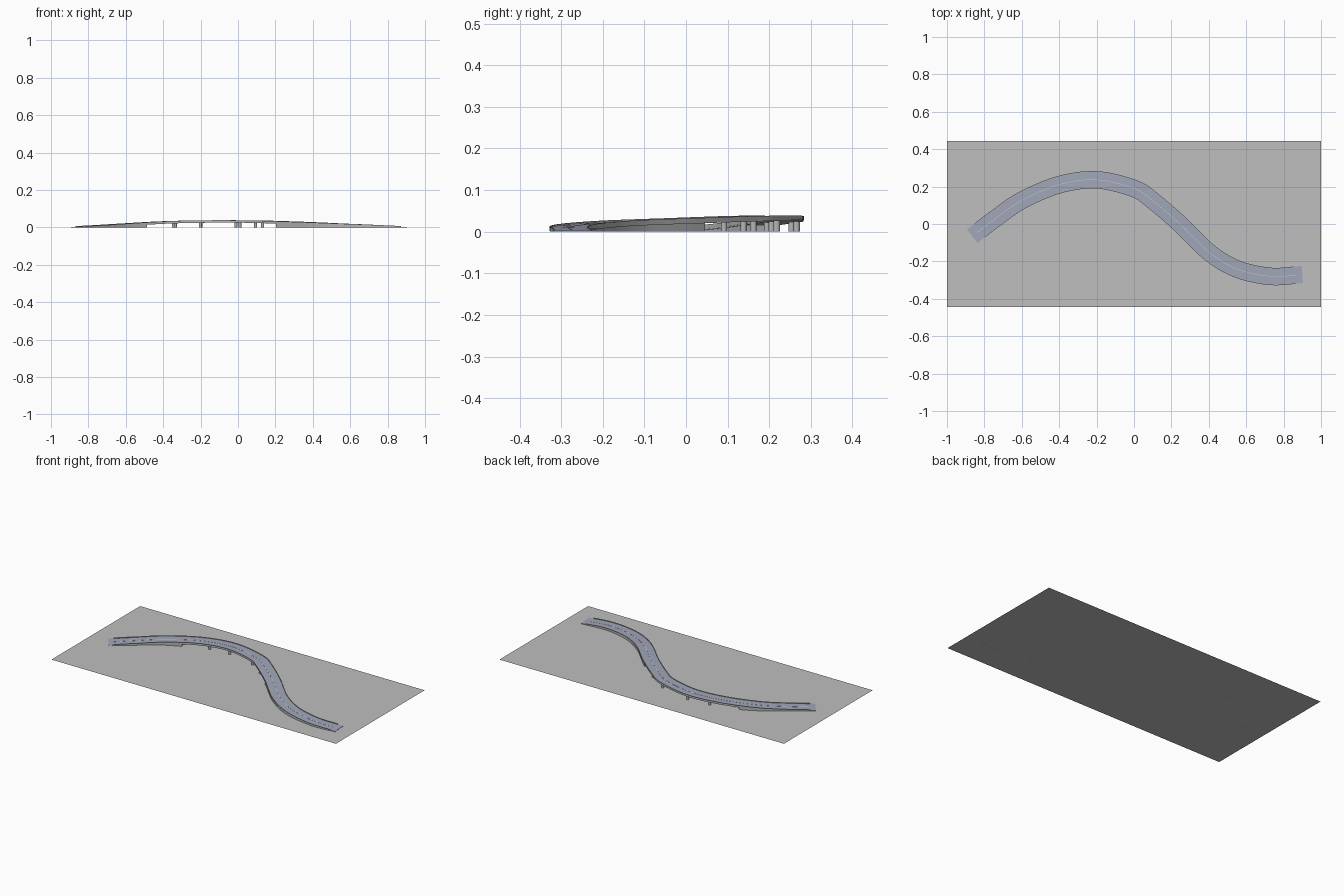
import bpy, bmesh, math
from mathutils import Vector

if "Cube" in bpy.data.objects:
    bpy.data.objects.remove(bpy.data.objects["Cube"])


def material(name, rgb):
    m = bpy.data.materials.new(name)
    m.diffuse_color = (*rgb, 1)
    m.use_nodes = True
    m.node_tree.nodes["Principled BSDF"].inputs["Base Color"].default_value = m.diffuse_color
    return m


GROUND = material("ground grey", (0.52, 0.52, 0.52))
ROAD = material("blue grey asphalt", (0.36, 0.39, 0.49))
CONCRETE = material("concrete grey", (0.47, 0.47, 0.48))
LINE = material("pale line", (0.62, 0.63, 0.66))

# road centre line: x, y, height of the road surface
KEYS = [Vector(p) for p in (
    (-0.865, -0.065, .002), (-0.74, 0.03, .0085), (-0.6, 0.126, .0175),
    (-0.4, 0.210, .029), (-0.2, 0.236, .034), (0, 0.19, .0345),
    (0.1, 0.125, .0335), (0.246, 0.0, .029), (0.4, -0.15, .0235),
    (0.55, -0.24, .017), (0.73, -0.28, .010), (0.9, -0.27, .002))]


def curve_points(steps=10):
    k = [2 * KEYS[0] - KEYS[1]] + KEYS + [2 * KEYS[-1] - KEYS[-2]]
    pts = []
    for i in range(1, len(k) - 2):
        a, b, c, d = k[i - 1:i + 3]
        for s in range(steps):
            t = s / steps
            pts.append(0.5 * (2 * b + (c - a) * t + (2 * a - 5 * b + 4 * c - d) * t * t
                              + (3 * b - a - 3 * c + d) * t ** 3))
    return pts + [KEYS[-1]]


PATH = curve_points()


def side(i):
    """Horizontal unit vector to the left of the road."""
    t = PATH[min(i + 1, len(PATH) - 1)] - PATH[max(i - 1, 0)]
    return Vector((-t.y, t.x, 0)).normalized()


def finish(name, bm, mat):
    bmesh.ops.recalc_face_normals(bm, faces=bm.faces)
    me = bpy.data.meshes.new(name)
    bm.to_mesh(me)
    bm.free()
    me.materials.append(mat)
    ob = bpy.data.objects.new(name, me)
    bpy.context.collection.objects.link(ob)


def sweep(name, mat, left, right, top, bottom, x0=-2, x1=2):
    """Box section along the road; bottom None reaches the ground."""
    bm = bmesh.new()
    rings = []
    for i, p in enumerate(PATH):
        if not x0 <= p.x <= x1:
            continue
        hi = max(p.z + top, 0.0008)
        lo = 0.0 if bottom is None else max(p.z + bottom, 0.0)
        n = side(i)
        rings.append([bm.verts.new((p.x + n.x * o, p.y + n.y * o, z))
                      for o, z in ((left, hi), (right, hi), (right, lo), (left, lo))])
    for a, b in zip(rings, rings[1:]):
        for j in range(4):
            bm.faces.new((a[j], a[(j + 1) % 4], b[(j + 1) % 4], b[j]))
    bm.faces.new(rings[0])
    bm.faces.new(rings[-1])
    finish(name, bm, mat)


# ground sheet
bm = bmesh.new()
bm.faces.new([bm.verts.new(c) for c in
              ((-1, -.445, 0), (1, -.445, 0), (1, .445, 0), (-1, .445, 0))])
finish("ground", bm, GROUND)

# deck slab, asphalt and kerbs
W = 0.0465
sweep("bridge_deck", CONCRETE, W - .001, -W + .001, -.0015, -.009)
sweep("asphalt", ROAD, W - .001, -W + .001, 0, -.0015)
sweep("left_kerb", CONCRETE, W, W - .003, .004, -.006, -.85, .88)
sweep("right_kerb", CONCRETE, -W + .003, -W, .004, -.006, -.85, .88)
sweep("centre_line", LINE, .0012, -.0012, .0008, -.0005, -.85, .88)

# solid ramps under both ends
sweep("left_embankment", CONCRETE, W - .004, -W + .004, -.003, None, -2, -.50)
sweep("right_embankment", CONCRETE, W - .004, -W + .004, -.003, None, .225, 2)

# paired piers under the open span
for k, x in enumerate((-.33, -.19, 0, .118)):
    i = min(range(len(PATH)), key=lambda j: abs(PATH[j].x - x))
    for s in (-1, 1):
        c = PATH[i] + side(i) * s * .03
        h = PATH[i].z - .008
        bm = bmesh.new()
        bmesh.ops.create_cone(bm, cap_ends=True, segments=12, radius1=.0075,
                              radius2=.0075, depth=h)
        bmesh.ops.translate(bm, verts=bm.verts, vec=(c.x, c.y, h / 2))
        finish(f"pier_{k + 1}_{'left' if s > 0 else 'right'}", bm, CONCRETE)
